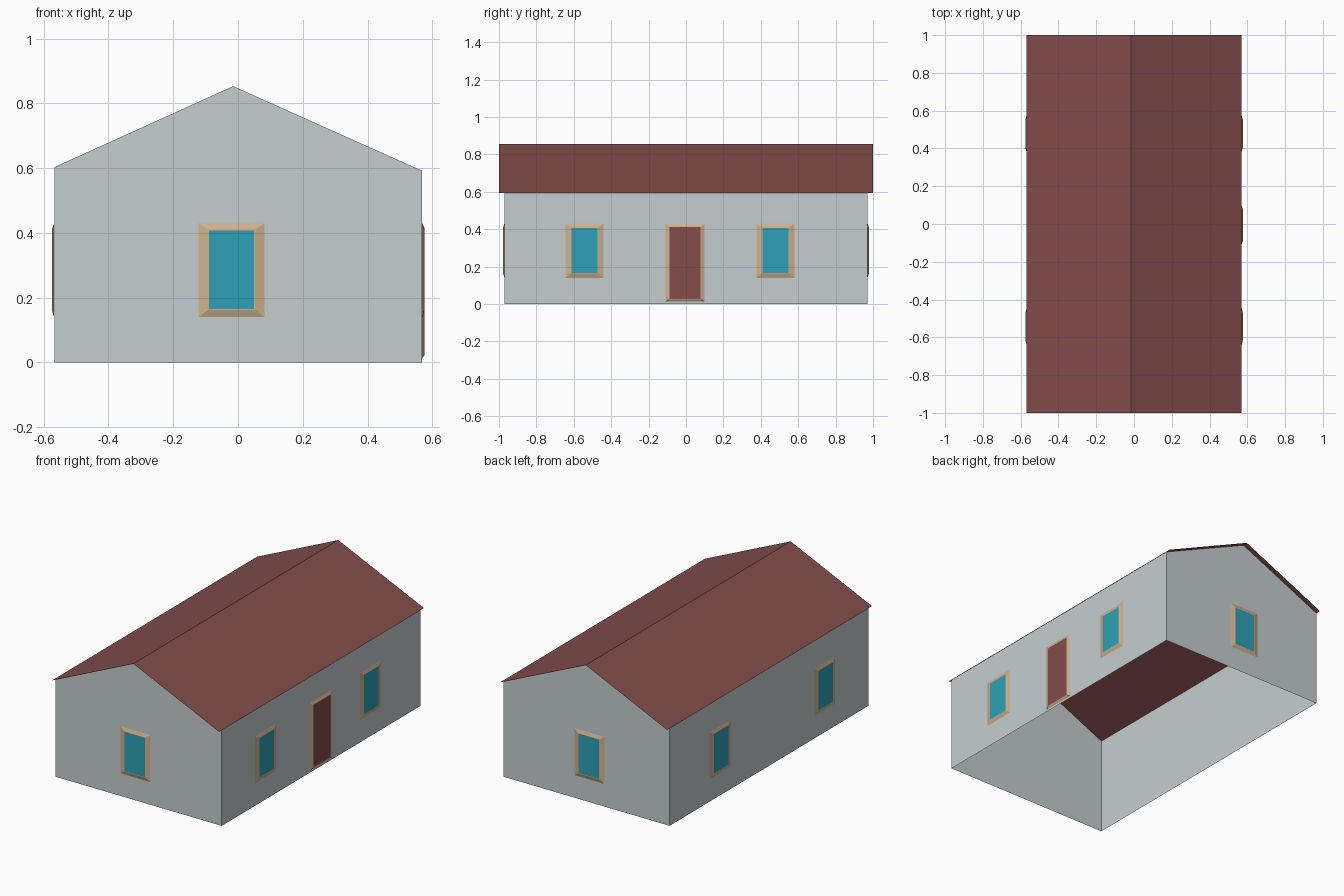
import bpy
import bmesh
from mathutils import Vector

if "Cube" in bpy.data.objects:
    bpy.data.objects.remove(bpy.data.objects["Cube"])


def material(name, rgb):
    lin = [(c / 255 / 12.92) if c < 11 else ((c / 255 + 0.055) / 1.055) ** 2.4 for c in rgb]
    m = bpy.data.materials.new(name)
    m.diffuse_color = (*lin, 1)
    m.use_nodes = True
    m.node_tree.nodes["Principled BSDF"].inputs["Base Color"].default_value = m.diffuse_color
    return m


WALL = material("pale grey wall", (197, 206, 207))
ROOF = material("brown red roof", (132, 77, 76))
TRIM = material("tan trim", (207, 177, 142))
GLASS = material("blue glass", (46, 160, 184))


def make_object(name, bm, mats):
    mesh = bpy.data.meshes.new(name)
    bm.to_mesh(mesh)
    bm.free()
    for m in mats:
        mesh.materials.append(m)
    ob = bpy.data.objects.new(name, mesh)
    bpy.context.collection.objects.link(ob)
    return ob


def sheet(name, profile, half_len, mat, closed_ends):
    """Sweep an open x/z profile along y, optionally capping the two ends."""
    bm = bmesh.new()
    front = [bm.verts.new((x, -half_len, z)) for x, z in profile]
    back = [bm.verts.new((x, half_len, z)) for x, z in profile]
    for i in range(len(profile) - 1):
        # skip the strips under the roof when the ends are gables
        if closed_ends and i in (1, 2):
            continue
        bm.faces.new((front[i], back[i], back[i + 1], front[i + 1]))
    if closed_ends:
        bm.faces.new(front[::-1])
        bm.faces.new(back)
    return make_object(name, bm, [mat])


# Walls: open underneath, gables at both ends
sheet("walls", [(-0.567, 0), (-0.567, 0.603), (-0.015, 0.853), (0.568, 0.592), (0.568, 0)],
      0.97, WALL, True)

# Roof: two thin slopes overhanging the gables
sheet("roof", [(-0.57, 0.605), (-0.015, 0.856), (0.57, 0.593)], 1.0, ROOF, False)


def opening(name, origin, across, normal, outer, inner, fill):
    """Sloped frame rising off the wall, with a panel inset in its flat front."""
    origin, across, normal = Vector(origin), Vector(across), Vector(normal)
    bm = bmesh.new()

    def ring(rect, depth):
        u0, u1, z0, z1 = rect
        return [bm.verts.new(origin + across * u + Vector((0, 0, z)) + normal * depth)
                for u, z in ((u0, z0), (u1, z0), (u1, z1), (u0, z1))]

    g = 0.003
    lip = (inner[0] - g, inner[1] + g, inner[2] - g, inner[3] + g)
    rings = [ring(outer, 0.0006), ring(lip, 0.008), ring(inner, 0.008)]
    for a, b in zip(rings, rings[1:]):
        for i in range(4):
            j = (i + 1) % 4
            bm.faces.new((a[i], a[j], b[j], b[i]))
    panel = bm.faces.new(rings[-1])
    panel.material_index = 1
    bm.normal_update()
    if panel.normal.dot(normal) < 0:
        bmesh.ops.reverse_faces(bm, faces=bm.faces[:])
    make_object(name, bm, [TRIM, fill])


WIN_OUT = (-0.102, 0.102, 0.14, 0.43)
WIN_IN = (-0.07, 0.07, 0.165, 0.407)

# Gable windows
for name, s in (("front", -1), ("back", 1)):
    opening(name + "_window", (-0.02, s * 0.97, 0), (1, 0, 0), (0, s, 0), WIN_OUT, WIN_IN, GLASS)

# Side windows
for name, s, x in (("right", 1, 0.568), ("left", -1, -0.567)):
    for tag, y in (("front", -0.543), ("back", 0.478)):
        opening(f"{name}_{tag}_window", (x, y, 0), (0, 1, 0), (s, 0, 0), WIN_OUT, WIN_IN, GLASS)

# Door on the right side
opening("door", (0.568, -0.005, 0), (0, 1, 0), (1, 0, 0),
        (-0.105, 0.105, 0.012, 0.43), (-0.083, 0.083, 0.026, 0.411), ROOF)
